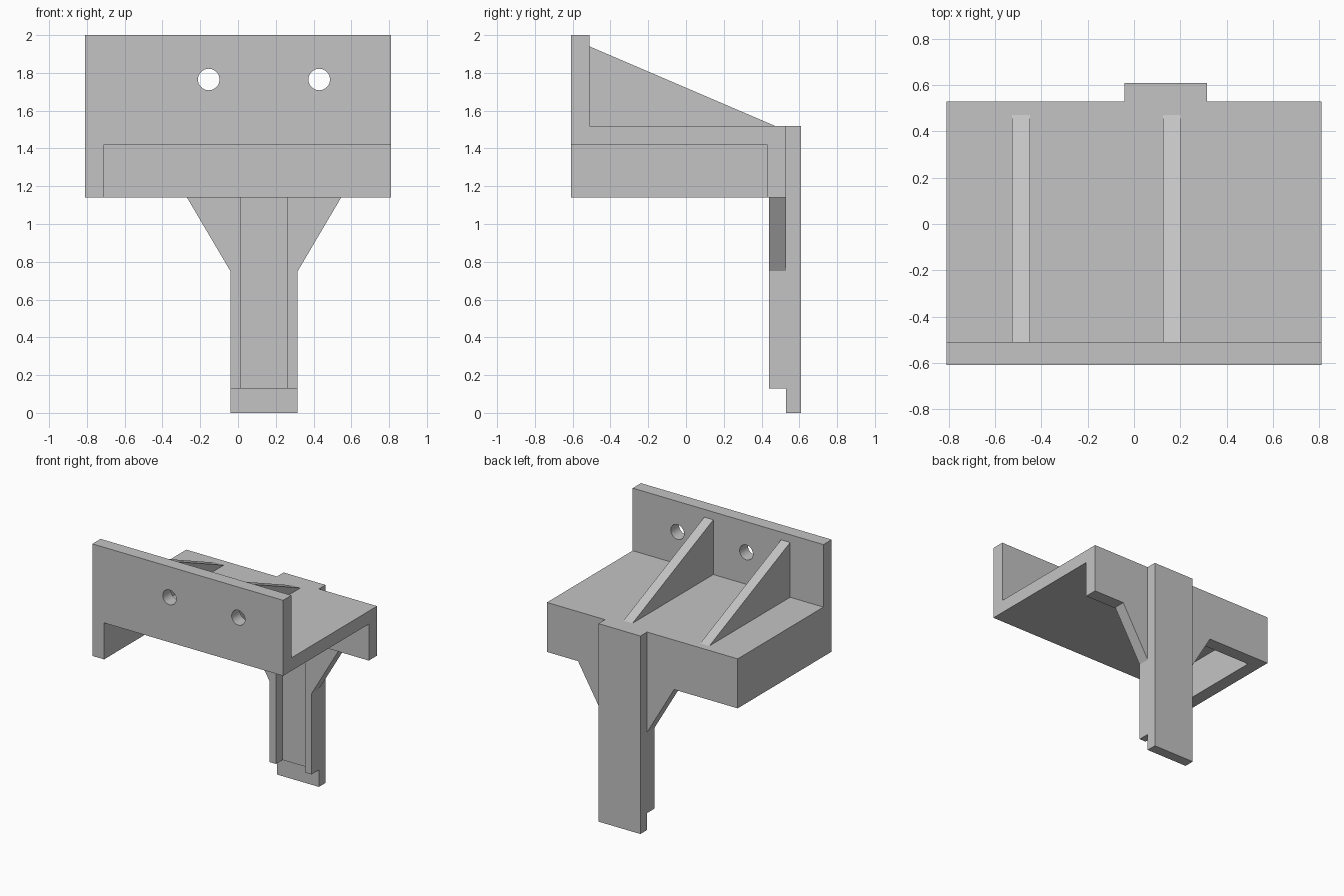
import bpy
import bmesh
from math import radians
from mathutils import Matrix, Vector

if "Cube" in bpy.data.objects:
    bpy.data.objects.remove(bpy.data.objects["Cube"])

grey = bpy.data.materials.new("plain grey")
grey.use_nodes = True
COLOUR = (0.55, 0.55, 0.55, 1)
grey.diffuse_color = COLOUR
grey.node_tree.nodes["Principled BSDF"].inputs["Base Color"].default_value = COLOUR


def finish(name, bm):
    bmesh.ops.recalc_face_normals(bm, faces=bm.faces)
    mesh = bpy.data.meshes.new(name)
    bm.to_mesh(mesh)
    bm.free()
    mesh.materials.append(grey)
    obj = bpy.data.objects.new(name, mesh)
    bpy.context.collection.objects.link(obj)
    return obj


def prism(name, points, direction):
    """Extrude a flat outline along a direction."""
    bm = bmesh.new()
    face = bm.faces.new([bm.verts.new(p) for p in points])
    grown = bmesh.ops.extrude_face_region(bm, geom=[face], use_keep_orig=True)
    verts = [g for g in grown["geom"] if isinstance(g, bmesh.types.BMVert)]
    bmesh.ops.translate(bm, verts=verts, vec=Vector(direction))
    return finish(name, bm)


def box(name, x, y, z):
    outline = [(x[0], y[0], z[0]), (x[1], y[0], z[0]),
               (x[1], y[1], z[0]), (x[0], y[1], z[0])]
    return prism(name, outline, (0, 0, z[1] - z[0]))


def cut(obj, cutter):
    """Subtract a cutter and discard it."""
    cutter.hide_render = True
    mod = obj.modifiers.new("cut", "BOOLEAN")
    mod.operation = "DIFFERENCE"
    mod.solver = "EXACT"
    mod.object = cutter
    bpy.ops.object.select_all(action="DESELECT")
    bpy.context.view_layer.objects.active = obj
    obj.select_set(True)
    bpy.ops.object.modifier_apply(modifier=mod.name)
    bpy.data.objects.remove(cutter)


# Bracket body: upright front plate, shelf, side wall and back wall
HALF = 0.81
body = prism("bracket_body", [
    (-HALF, -0.61, 1.14), (-HALF, 0.53, 1.14), (-HALF, 0.53, 1.52),
    (-HALF, -0.51, 1.52), (-HALF, -0.51, 2), (-HALF, -0.61, 2)], (2 * HALF, 0, 0))
# Hollow below the shelf, open to the front and the left
cut(body, box("hollow_cutter", (-0.71, 1), (-1, 0.43), (1, 1.42)))

# Screw holes through the front plate
for x in (-0.155, 0.43):
    bm = bmesh.new()
    bmesh.ops.create_cone(
        bm, cap_ends=True, segments=32, radius1=0.057, radius2=0.057, depth=0.4,
        matrix=Matrix.Translation((x, -0.56, 1.765)) @ Matrix.Rotation(radians(90), 4, "X"))
    cut(body, finish("hole_cutter", bm))
bpy.ops.object.shade_smooth_by_angle(angle=radians(30))

# Triangular braces on the shelf
for name, x in (("right_brace", -0.527), ("left_brace", 0.125)):
    prism(name, [(x, -0.51, 1.52), (x, 0.47, 1.52), (x, -0.51, 1.94)], (0.077, 0, 0))

# Leg: back strip, and a flanged frame widening into gussets
MID = 0.138
box("leg_strip", (MID - 0.178, MID + 0.178), (0.53, 0.61), (0, 1.52))
side = [(0.178, 0.13), (0.178, 0.75), (0.408, 1.14)]
outline = [(MID + dx, 0.44, z) for dx, z in side]
outline += [(MID - dx, 0.44, z) for dx, z in reversed(side)]
frame = prism("leg_frame", outline, (0, 0.09, 0))
cut(frame, box("channel_cutter", (MID - 0.123, MID + 0.123), (0.3, 0.52), (0, 1.3)))
